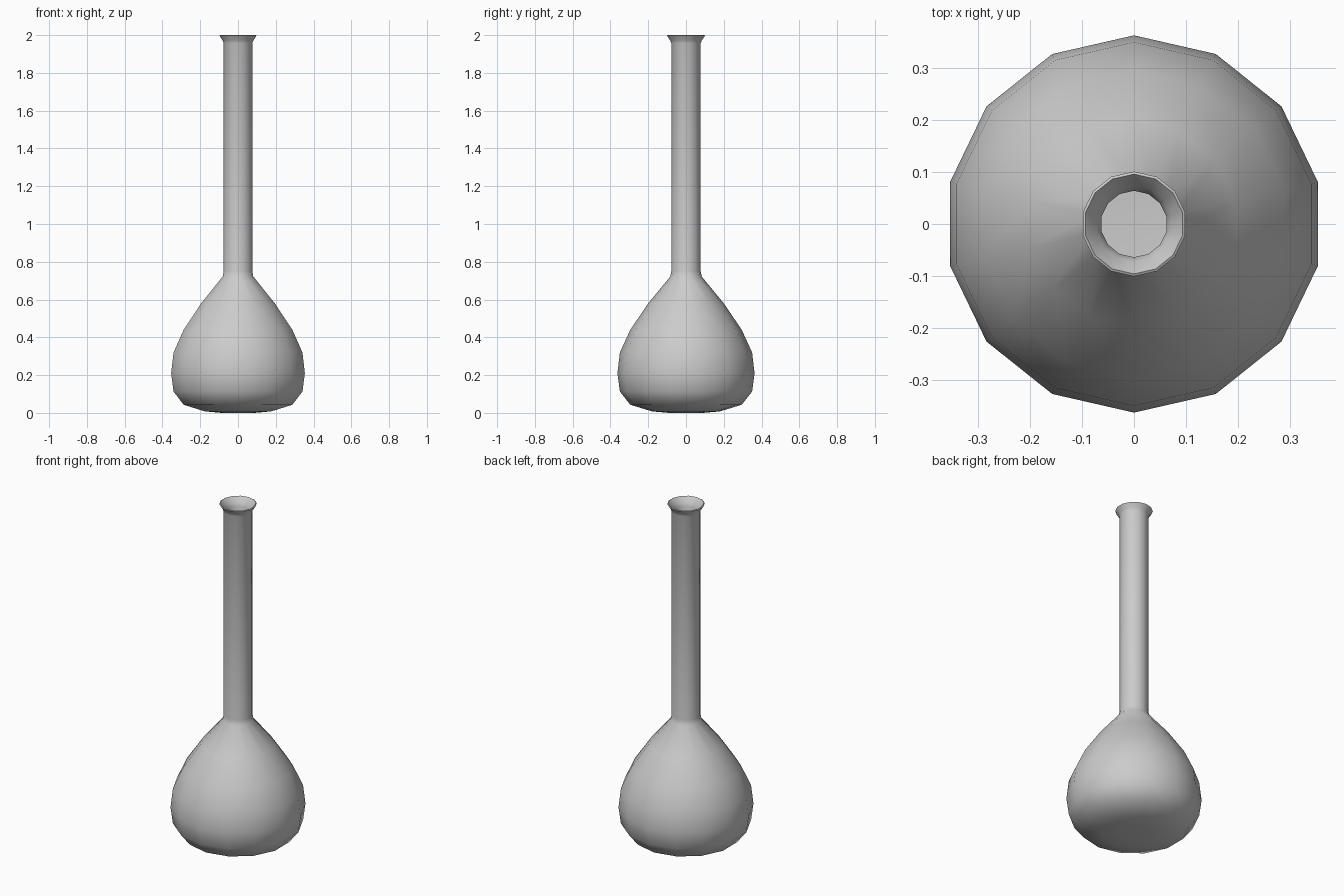
import bpy, bmesh, math
from math import pi, sin, cos

if "Cube" in bpy.data.objects:
    bpy.data.objects.remove(bpy.data.objects["Cube"])

SIDES = 14

# Outer profile of the flask: (radius, height), from base to lip
profile = [(0.09, 0.0), (0.18, 0.008), (0.295, 0.043), (0.35, 0.113), (0.363, 0.21),
           (0.35, 0.32), (0.295, 0.44), (0.20, 0.58), (0.083, 0.722), (0.078, 0.75),
           (0.078, 1.957), (0.084, 1.972), (0.101, 1.997)]
# Inner wall, from lip back down to the inside floor
inner = [(0.096, 2.0), (0.073, 1.972), (0.064, 1.95), (0.064, 0.75), (0.07, 0.718),
         (0.188, 0.573), (0.282, 0.434), (0.336, 0.316), (0.349, 0.21),
         (0.337, 0.118), (0.287, 0.056), (0.178, 0.022), (0.09, 0.014)]

bm = bmesh.new()
rings = [[bm.verts.new((r * sin(2 * pi * i / SIDES), r * cos(2 * pi * i / SIDES), z))
          for i in range(SIDES)] for r, z in profile + inner]

# Walls between neighbouring rings
for a, b in zip(rings, rings[1:]):
    for i in range(SIDES):
        j = (i + 1) % SIDES
        bm.faces.new((a[i], a[j], b[j], b[i]))

# Base and inside floor
bm.faces.new(rings[0])
bm.faces.new(rings[-1])
bmesh.ops.recalc_face_normals(bm, faces=bm.faces)

mesh = bpy.data.meshes.new("flask")
bm.to_mesh(mesh)
bm.free()
flask = bpy.data.objects.new("flask", mesh)
bpy.context.collection.objects.link(flask)

# Smooth glass, sharp at the lip
bpy.context.view_layer.objects.active = flask
flask.select_set(True)
bpy.ops.object.shade_smooth_by_angle(angle=math.radians(50))
